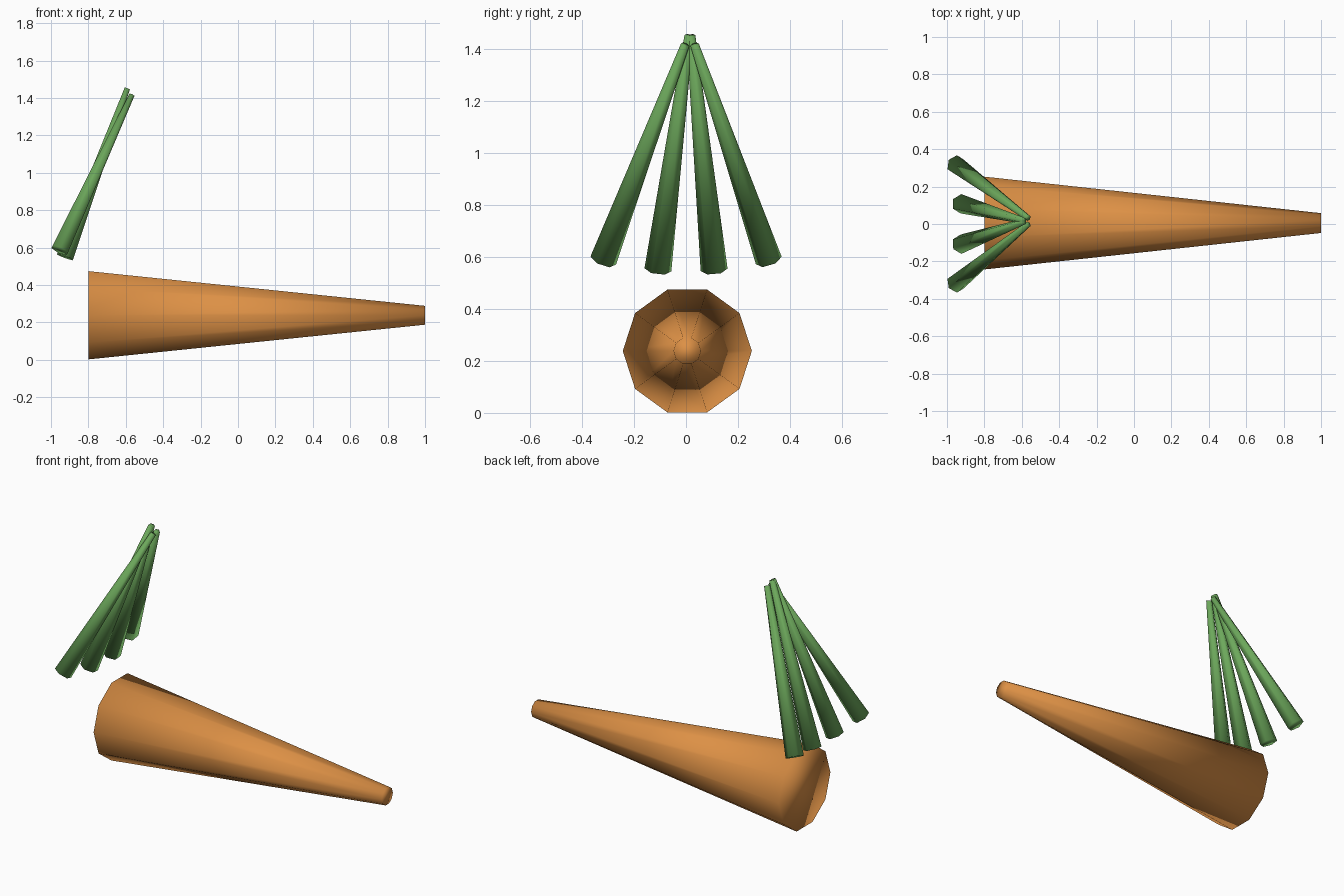
import bpy
import bmesh
from mathutils import Matrix, Vector

cube = bpy.data.objects.get("Cube")
if cube:
    bpy.data.objects.remove(cube, do_unlink=True)


def make_material(name, rgb):
    mat = bpy.data.materials.new(name)
    mat.use_nodes = True
    color = (*rgb, 1.0)
    mat.diffuse_color = color
    bsdf = next(n for n in mat.node_tree.nodes if n.type == "BSDF_PRINCIPLED")
    bsdf.inputs["Base Color"].default_value = color
    return mat


def tapered_rod(name, start, end, r_start, r_end, sides, mat):
    """Capped tapered prism from start to end, fully smooth shaded."""
    start, end = Vector(start), Vector(end)
    axis = (end - start).normalized()
    # Corner direction: world y made perpendicular to the axis
    corner = Vector((0, 1, 0))
    corner = (corner - axis * corner.dot(axis)).normalized()
    side = corner.cross(axis)
    frame = Matrix((side, corner, axis)).transposed().to_4x4()
    frame.translation = (start + end) / 2

    bm = bmesh.new()
    bmesh.ops.create_cone(bm, cap_ends=True, segments=sides,
                          radius1=r_start, radius2=r_end,
                          depth=(end - start).length, matrix=frame)
    for face in bm.faces:
        face.smooth = True
    mesh = bpy.data.meshes.new(name)
    bm.to_mesh(mesh)
    bm.free()
    mesh.materials.append(mat)
    obj = bpy.data.objects.new(name, mesh)
    bpy.context.collection.objects.link(obj)
    return obj


orange = make_material("root_orange", (0.72, 0.28, 0.06))
green = make_material("leaf_green", (0.15, 0.39, 0.105))

# Root lying along x, wide end at -x
tapered_rod("carrot_root", (-0.8, 0.005, 0.238), (1.0, 0.005, 0.238),
            0.248, 0.053, 10, orange)

# Fan of four stalks, floating above the wide end and meeting near their tips
for label, s in (("left", -1), ("right", 1)):
    tapered_rod("outer_stalk_" + label, (-0.953, s * 0.318, 0.586),
                (-0.568, 0.015 + s * 0.018, 1.415), 0.052, 0.017, 6, green)
    tapered_rod("inner_stalk_" + label, (-0.925, s * 0.108, 0.55),
                (-0.592, 0.015 + s * 0.004, 1.45), 0.052, 0.017, 6, green)
